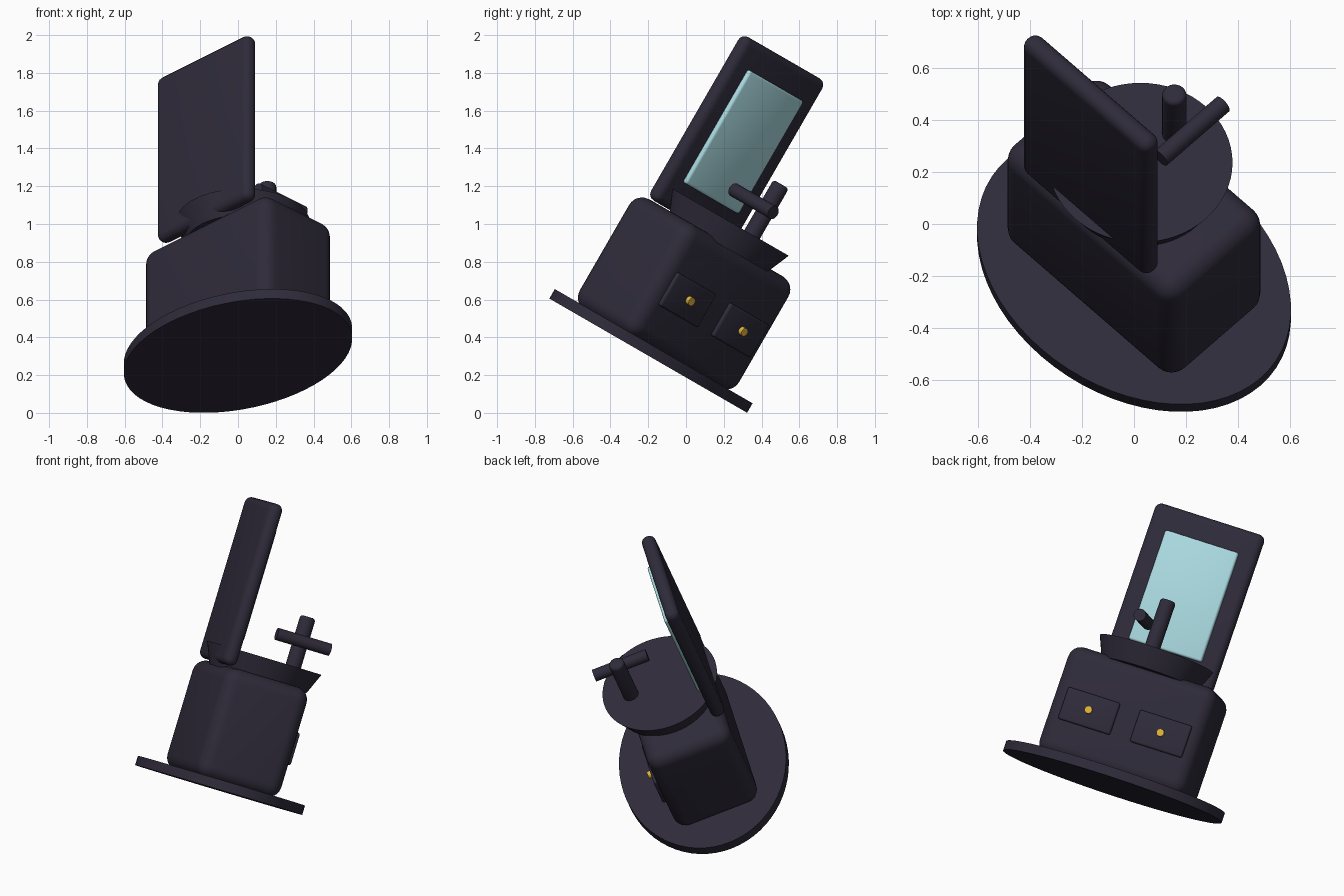
import bpy, bmesh
from math import radians
from mathutils import Matrix

if "Cube" in bpy.data.objects:
    bpy.data.objects.remove(bpy.data.objects["Cube"])

# The whole washstand is built upright (front faces local -y), then tilted
POSE = (Matrix.Translation((0, -0.2, 0.303))
        @ Matrix.Rotation(radians(-30), 4, 'X')
        @ Matrix.Rotation(radians(135), 4, 'Z'))


def material(name, rgb):
    mat = bpy.data.materials.new(name)
    mat.diffuse_color = (*rgb, 1)
    mat.use_nodes = True
    mat.node_tree.nodes["Principled BSDF"].inputs["Base Color"].default_value = mat.diffuse_color
    return mat


DARK = material("dark_lacquer", (0.028, 0.024, 0.042))
GLASS = material("pale_glass", (0.40, 0.70, 0.75))
BRASS = material("brass", (0.75, 0.45, 0.05))


def finish(bm, name, mat):
    bmesh.ops.recalc_face_normals(bm, faces=bm.faces)
    mesh = bpy.data.meshes.new(name)
    bm.to_mesh(mesh)
    bm.free()
    mesh.materials.append(mat)
    ob = bpy.data.objects.new(name, mesh)
    bpy.context.collection.objects.link(ob)
    ob.matrix_world = POSE
    bpy.ops.object.select_all(action='DESELECT')
    ob.select_set(True)
    bpy.context.view_layer.objects.active = ob
    bpy.ops.object.shade_smooth_by_angle(angle=radians(35))
    return ob


def box(name, size, center, radius, mat=DARK, segments=5):
    bm = bmesh.new()
    bmesh.ops.create_cube(bm, size=1)
    bmesh.ops.scale(bm, vec=size, verts=bm.verts)
    bmesh.ops.bevel(bm, geom=bm.edges[:], offset=radius, segments=segments,
                    profile=0.5, affect='EDGES')
    bmesh.ops.translate(bm, vec=center, verts=bm.verts)
    return finish(bm, name, mat)


def cone(name, r_bottom, r_top, depth, center, mat=DARK, sides=48,
         along_y=False, stretch=(1, 1, 1), top_round=0):
    bm = bmesh.new()
    bmesh.ops.create_cone(bm, cap_ends=True, segments=sides, radius1=r_bottom,
                          radius2=r_top, depth=depth)
    if top_round:
        rim = [e for e in bm.edges if all(v.co.z > 0 for v in e.verts)]
        bmesh.ops.bevel(bm, geom=rim, offset=top_round, segments=4,
                        profile=0.5, affect='EDGES')
    bmesh.ops.scale(bm, vec=stretch, verts=bm.verts)
    if along_y:
        bmesh.ops.transform(bm, verts=bm.verts,
                            matrix=Matrix.Rotation(radians(90), 4, 'X'))
    bmesh.ops.translate(bm, vec=center, verts=bm.verts)
    return finish(bm, name, mat)


# Oval floor plate
cone("base_plate", 1, 1, 0.058, (0, 0, 0.029), sides=64, stretch=(0.69, 0.506, 1))

# Cabinet body
box("cabinet", (0.94, 0.53, 0.68), (0, 0, 0.38), 0.08, segments=6)

# Drawer fronts with knobs
for side, x in (("left", -0.228), ("right", 0.228)):
    box(side + "_drawer", (0.33, 0.04, 0.2), (x, -0.265, 0.36), 0.012, segments=3)
    cone(side + "_knob", 0.023, 0.023, 0.04, (x, -0.29, 0.362), BRASS, 20, along_y=True)

# Flared basin
cone("basin", 0.30, 0.355, 0.13, (0, -0.035, 0.765), sides=64)

# Mirror frame and glass
box("mirror_frame", (0.69, 0.085, 1.0), (0, 0.235, 1.225), 0.04)
box("mirror_glass", (0.465, 0.05, 0.69), (0, 0.193, 1.232), 0.014, GLASS, 3)

# Tap post and spout
cone("tap_post", 0.047, 0.047, 0.32, (0, -0.22, 0.978), sides=24, top_round=0.018)
cone("tap_spout", 0.037, 0.037, 0.34, (-0.105, -0.21, 0.987), sides=24, along_y=True)
